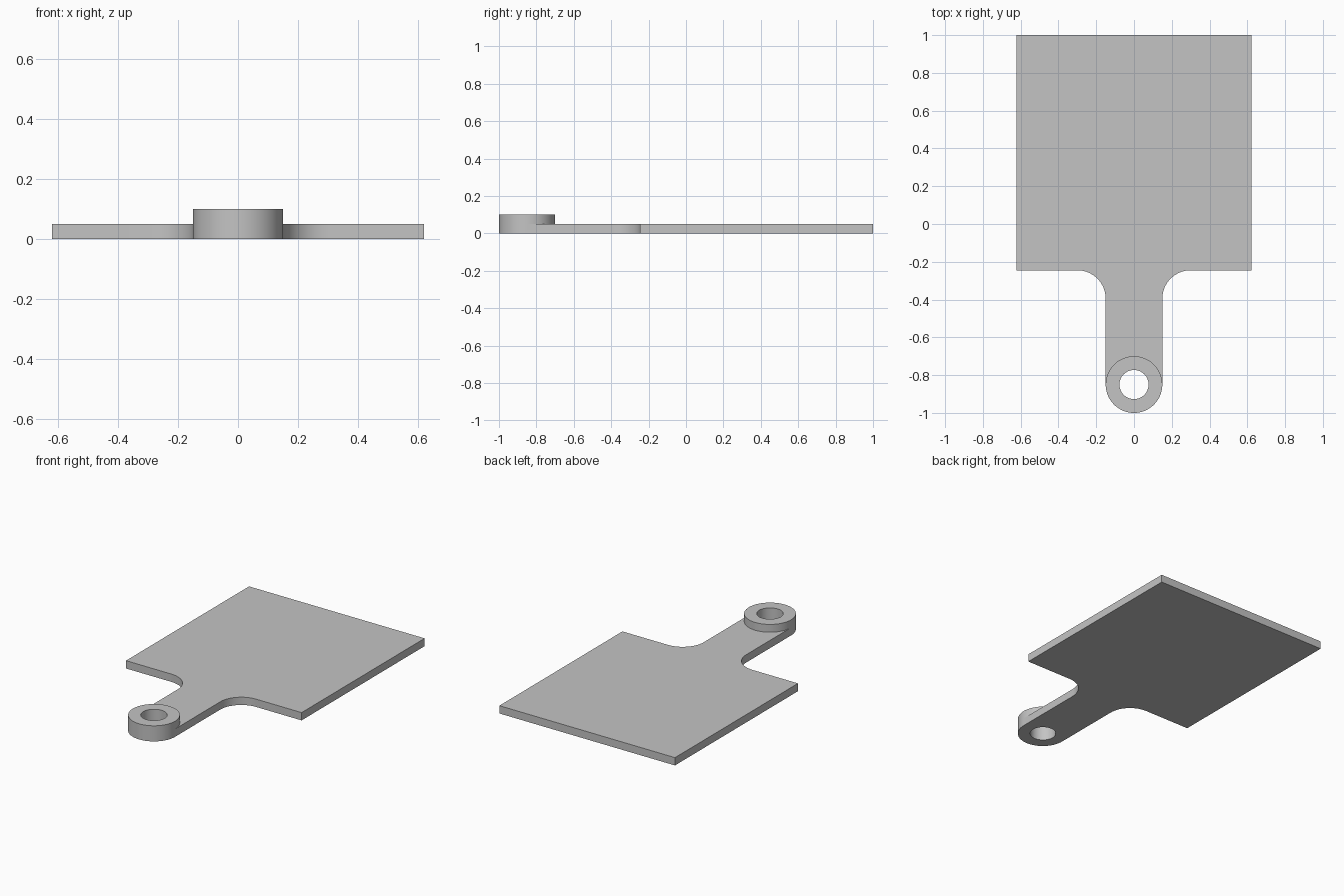
import bpy
import bmesh
from math import cos, sin, pi, radians

cube = bpy.data.objects.get("Cube")
if cube:
    bpy.data.objects.remove(cube)

HALF_W, BACK, FRONT = 0.622, 1.0, -0.245   # square blade
R, HOLE, EYE_Y = 0.15, 0.077, -0.85        # handle half width, hole, eye centre
FILLET = 0.15
THICK, TALL = 0.05, 0.10
SEG = 32                                   # segments per half circle


def arc(cx, cy, r, a0, a1, n):
    """Points along an arc, angles in degrees."""
    angles = [radians(a0 + (a1 - a0) * i / n) for i in range(n + 1)]
    return [(cx + r * cos(a), cy + r * sin(a)) for a in angles]


bm = bmesh.new()


def face(points):
    bm.faces.new([bm.verts.new(p) for p in points])


def wall(loop, z0, z1):
    """Closed band of quads standing on a loop."""
    for a, b in zip(loop, loop[1:] + loop[:1]):
        face([(*a, z0), (*b, z0), (*b, z1), (*a, z1)])


def ring(outer, inner, z):
    """Flat ring between two loops."""
    n = len(outer)
    for i in range(n):
        j = (i + 1) % n
        face([(*p, z) for p in (outer[i], outer[j], inner[j], inner[i])])


# Half outline of blade and neck, mirrored to the other side
right = [(HALF_W, BACK), (HALF_W, FRONT)]
right += arc(R + FILLET, FRONT - FILLET, FILLET, 90, 180, 16)
left = [(-x, y) for x, y in reversed(right)]

# Round eye at the end of the handle
front_arc = arc(0, EYE_Y, R, 0, -180, SEG)
back_arc = arc(0, EYE_Y, R, 0, 180, SEG)
eye_loop = arc(0, EYE_Y, R, 0, 360, 2 * SEG)[:-1]
hole_loop = arc(0, EYE_Y, HOLE, 0, 360, 2 * SEG)[:-1]

# Flat plate surfaces and rim
for z in (0, THICK):
    face([(*p, z) for p in right + back_arc + left])
wall(right + front_arc + left, 0, THICK)

# Raised boss with the hanging hole
wall(eye_loop, THICK, TALL)
wall(hole_loop, 0, TALL)
for z in (0, TALL):
    ring(eye_loop, hole_loop, z)

bmesh.ops.remove_doubles(bm, verts=bm.verts[:], dist=0.0001)
bmesh.ops.recalc_face_normals(bm, faces=bm.faces[:])

mesh = bpy.data.meshes.new("paddle_plate")
bm.to_mesh(mesh)
bm.free()
paddle = bpy.data.objects.new("paddle_plate", mesh)
bpy.context.collection.objects.link(paddle)

# Single grey material
grey = bpy.data.materials.new("plain_grey")
grey.use_nodes = True
colour = (0.55, 0.55, 0.55, 1)
grey.diffuse_color = colour
for node in grey.node_tree.nodes:
    if node.type == "BSDF_PRINCIPLED":
        node.inputs["Base Color"].default_value = colour
mesh.materials.append(grey)

# Smooth curved walls, sharp rims
bpy.ops.object.select_all(action="DESELECT")
paddle.select_set(True)
bpy.context.view_layer.objects.active = paddle
bpy.ops.object.shade_smooth_by_angle(angle=radians(30))
